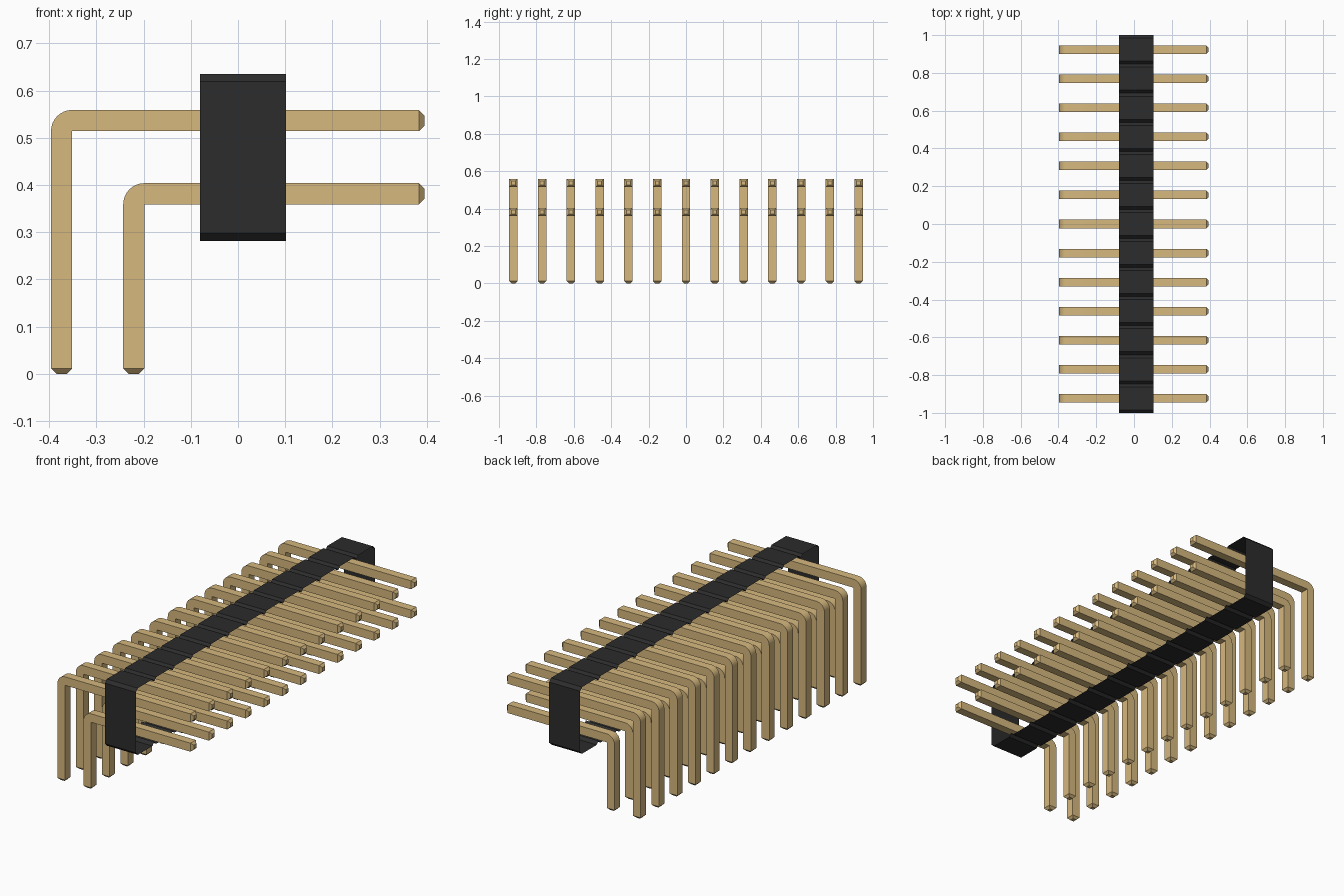
import bpy, bmesh, math
from mathutils import Vector

cube = bpy.data.objects.get("Cube")
if cube:
    bpy.data.objects.remove(cube, do_unlink=True)

COUNT = 13
PITCH = 2 / COUNT
PIN = 0.045        # pin thickness
TIP = 0.012        # pin tip bevel


def material(name, color):
    mat = bpy.data.materials.new(name)
    mat.use_nodes = True
    mat.diffuse_color = color
    mat.node_tree.nodes["Principled BSDF"].inputs["Base Color"].default_value = color
    return mat


gold = material("pin gold", (0.67, 0.48, 0.21, 1))
black = material("housing black", (0.025, 0.025, 0.025, 1))


def finish(name, bm, mat):
    bmesh.ops.recalc_face_normals(bm, faces=bm.faces)
    mesh = bpy.data.meshes.new(name)
    bm.to_mesh(mesh)
    bm.free()
    mesh.materials.append(mat)
    obj = bpy.data.objects.new(name, mesh)
    bpy.context.collection.objects.link(obj)
    return obj


# Housing: a sleeve open on both sides, notched between pin positions
def housing(x0, x1, z0, z1, notch=0.016):
    top, bottom = [], []
    for i in range(COUNT):
        y = -1 + i * PITCH
        if i == 0:
            top.append((y, z1 - notch))
            bottom.append((y, z0 + notch))
        for dy, cut in ((notch, 0), (PITCH - notch, 0), (PITCH, notch)):
            top.append((y + dy, z1 - cut))
            bottom.append((y + dy, z0 + cut))
    outline = top + bottom[::-1]
    bm = bmesh.new()
    left = [bm.verts.new((x0, y, z)) for y, z in outline]
    right = [bm.verts.new((x1, y, z)) for y, z in outline]
    for i in range(len(outline)):
        j = (i + 1) % len(outline)
        bm.faces.new((left[i], left[j], right[j], right[i]))
    return finish("housing", bm, black)


# Right-angle pin: bent side profile, extruded in depth, with bevelled tips
def make_pin(name, x_out, z_out, x_tip=0.395, steps=8):
    x_in, z_in = x_out + PIN, z_out - PIN
    end = x_tip - TIP
    profile = [(x_out, TIP), (x_in, TIP), (x_in, z_in), (end, z_in), (end, z_out)]
    for i in range(steps + 1):
        a = math.pi / 2 * (1 + i / steps)
        profile.append((x_in + PIN * math.cos(a), z_in + PIN * math.sin(a)))
    bm = bmesh.new()
    side = bm.faces.new([bm.verts.new((x, -PIN / 2, z)) for x, z in profile])
    moved = bmesh.ops.extrude_face_region(bm, geom=[side])["geom"]
    bmesh.ops.translate(bm, vec=(0, PIN, 0),
                        verts=[v for v in moved if isinstance(v, bmesh.types.BMVert)])
    bmesh.ops.recalc_face_normals(bm, faces=bm.faces)
    for direction in (Vector((1, 0, 0)), Vector((0, 0, -1))):
        face = max((f for f in bm.faces if f.normal.dot(direction) > 0.99),
                   key=lambda f: f.calc_center_median().dot(direction))
        cap = bmesh.ops.extrude_discrete_faces(bm, faces=[face])["faces"][0]
        centre = cap.calc_center_median()
        for v in cap.verts:
            v.co = centre + (v.co - centre) * (1 - 2 * TIP / PIN) + direction * TIP
    obj = finish(name, bm, gold)
    bpy.ops.object.select_all(action="DESELECT")
    obj.select_set(True)
    bpy.context.view_layer.objects.active = obj
    bpy.ops.object.shade_smooth_by_angle(angle=math.radians(30))
    return obj


housing(-0.08, 0.102, 0.282, 0.635)

for name, x_out, z_out in (("upper_pin", -0.396, 0.559), ("lower_pin", -0.243, 0.404)):
    first = make_pin(f"{name}_1", x_out, z_out)
    first.location.y = -1 + PITCH / 2
    for i in range(1, COUNT):
        pin = first.copy()
        pin.name = f"{name}_{i + 1}"
        pin.location.y = -1 + PITCH * (i + 0.5)
        bpy.context.collection.objects.link(pin)
